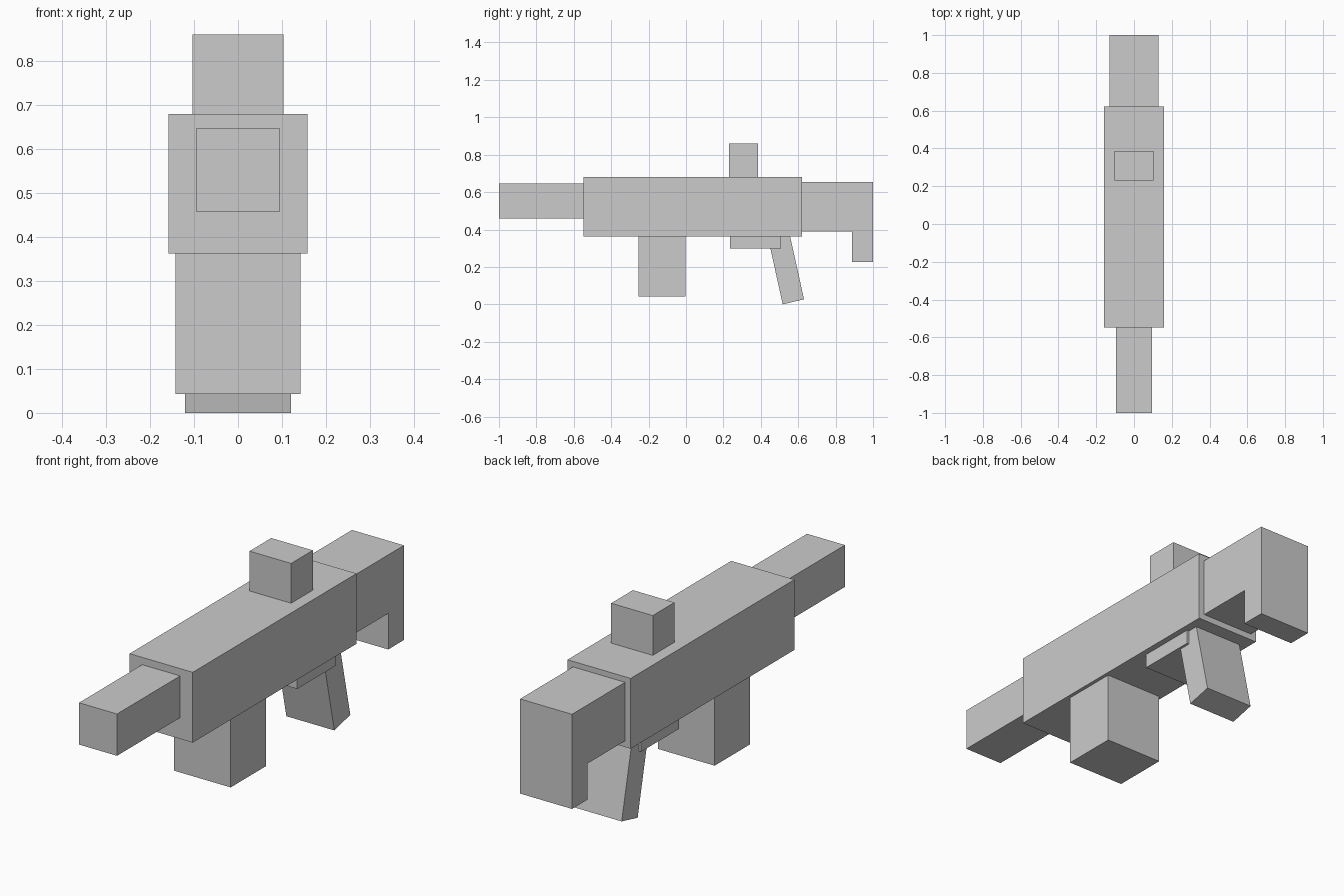
import bpy

if "Cube" in bpy.data.objects:
    bpy.data.objects.remove(bpy.data.objects["Cube"])


def extrude_profile(name, half_width, profile):
    """Extrude a side outline of (y, z) points symmetrically across x."""
    n = len(profile)
    verts = [(x, y, z) for x in (-half_width, half_width) for y, z in profile]
    faces = [tuple(range(n))[::-1], tuple(range(n, 2 * n))]
    faces += [(i, (i + 1) % n, n + (i + 1) % n, n + i) for i in range(n)]
    mesh = bpy.data.meshes.new(name)
    mesh.from_pydata(verts, [], faces)
    obj = bpy.data.objects.new(name, mesh)
    bpy.context.collection.objects.link(obj)
    return obj


def block(name, half_width, y0, y1, z0, z1):
    return extrude_profile(name, half_width, [(y0, z0), (y1, z0), (y1, z1), (y0, z1)])


# Main housing with barrel in front and sight on top
block("body", 0.158, -0.549, 0.621, 0.362, 0.68)
block("barrel", 0.095, -1.0, -0.549, 0.458, 0.647)
block("sight", 0.104, 0.231, 0.386, 0.68, 0.86)

# Parts hanging below the housing
block("magazine", 0.142, -0.255, -0.002, 0.043, 0.362)
block("trigger_guard", 0.131, 0.236, 0.508, 0.298, 0.362)

# Grip raked forward at the top, its end tucked into the housing
extrude_profile("grip", 0.12, [(0.517, 0.0), (0.631, 0.027), (0.552, 0.384), (0.436, 0.368)])

# Shoulder stock with a lower heel
extrude_profile("stock", 0.13, [(0.621, 0.39), (0.888, 0.39), (0.888, 0.227),
                                (1.0, 0.227), (1.0, 0.655), (0.621, 0.655)])
